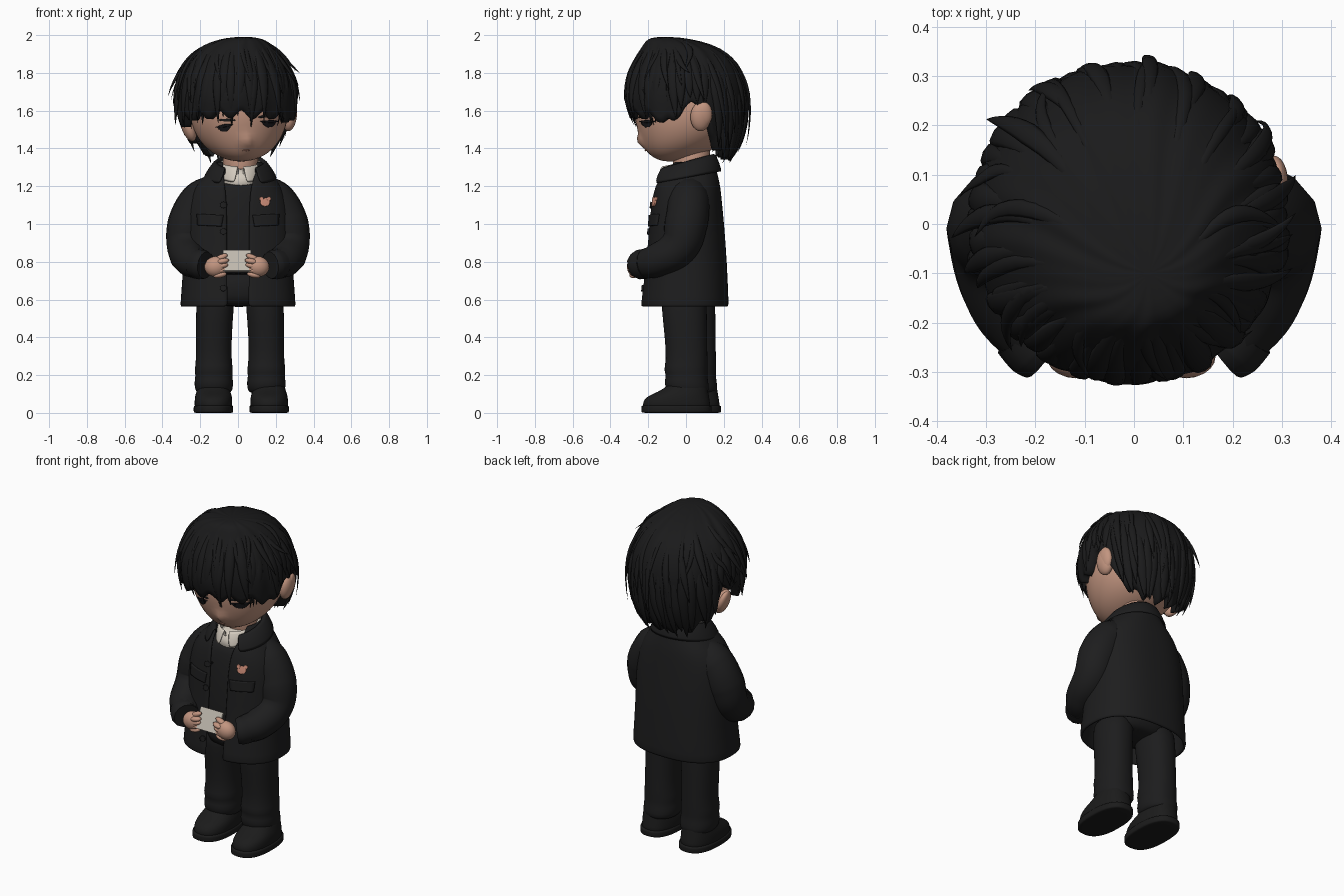
import bpy, bmesh, math, random
from math import sin, cos, pi, radians, acos, asin
from mathutils import Matrix, Vector
from mathutils.bvhtree import BVHTree

if "Cube" in bpy.data.objects:
    bpy.data.objects.remove(bpy.data.objects["Cube"])
random.seed(4)

def material(name, *c):
    m = bpy.data.materials.new(name)
    m.diffuse_color = (*c, 1)
    m.use_nodes = True
    m.node_tree.nodes["Principled BSDF"].inputs["Base Color"].default_value = m.diffuse_color
    return m
SKIN = material("skin", .54, .30, .215)
HAIR = material("black_hair", .0105, .0105, .011)
COAT = material("charcoal_cloth", .0125, .0125, .013)
PANTS = material("black_trouser", .012, .012, .0125)
SHOE = material("black_leather", .011, .011, .011)
SHIRT = material("off_white", .66, .60, .52)
CARD = material("card_beige", .52, .48, .42)
EYE = material("eye_dark", .008, .008, .010)
BADGE = material("badge_peach", .62, .27, .19)
MOUTH = material("lip_brown", .42, .20, .145)

def finish(name, bm, mat, sub=0, th=0, off=-1):
    bmesh.ops.recalc_face_normals(bm, faces=bm.faces)
    me = bpy.data.meshes.new(name)
    bm.to_mesh(me)
    bm.free()
    me.materials.append(mat)
    for p in me.polygons:
        p.use_smooth = True
    ob = bpy.data.objects.new(name, me)
    bpy.context.collection.objects.link(ob)
    if th:
        s = ob.modifiers.new("thick", 'SOLIDIFY')
        s.thickness, s.offset = th, off
    if sub:
        s = ob.modifiers.new("sub", 'SUBSURF')
        s.levels = s.render_levels = sub
    return ob

def skin_rows(bm, rows, closed):
    vs = [[bm.verts.new(p) for p in r] for r in rows]
    n = len(vs[0])
    for a, b in zip(vs, vs[1:]):
        for j in range(n if closed else n - 1):
            k = (j + 1) % n
            bm.faces.new((a[j], a[k], b[k], b[j]))
    return vs

# stacked rounded rings (z, cx, cy, rx, ry); gap = half widths of a front opening
def loft(name, rings, mat, n=32, p=.85, gap=None, th=0, sub=1):
    bm, rows = bmesh.new(), []
    for k, (z, cx, cy, rx, ry) in enumerate(rings):
        g = asin(min(.95, (gap[k] / rx) ** (1 / p))) if gap else 0
        row = []
        for j in range(n):
            a = -pi / 2 + g + (2 * pi - 2 * g) * j / (n - 1 if gap else n)
            c, s = cos(a), sin(a)
            row.append((cx + rx * math.copysign(abs(c) ** p, c), cy + ry * math.copysign(abs(s) ** p, s), z))
        rows.append(row)
    vs = skin_rows(bm, rows, not gap)
    if not gap:
        bm.faces.new(vs[0])
        bm.faces.new(vs[-1])
    return finish(name, bm, mat, sub, th)

# folded collar: rows of (rx, ry, z back, z front, gap degrees)
def collar(name, rows, cx, cy, mat, th):
    bm, pts = bmesh.new(), []
    for rx, ry, zb, zf, g in rows:
        g, row = radians(g), []
        for j in range(33):
            a = -pi / 2 + g + (2 * pi - 2 * g) * j / 32
            f = (1 - sin(a)) / 2
            row.append((cx + rx * cos(a), cy + ry * sin(a), zb + (zf - zb) * f))
        pts.append(row)
    skin_rows(bm, pts, False)
    return finish(name, bm, mat, 1, th, 0)

# round tube through points (x, y, z, radius)
def tube(name, pts, mat):
    cu = bpy.data.curves.new(name, 'CURVE')
    cu.dimensions, cu.bevel_depth, cu.bevel_resolution, cu.use_fill_caps = '3D', 1, 5, True
    sp = cu.splines.new('BEZIER')
    sp.bezier_points.add(len(pts) - 1)
    for b, (x, y, z, r) in zip(sp.bezier_points, pts):
        b.co, b.radius = (x, y, z), r
        b.handle_left_type = b.handle_right_type = 'AUTO'
    tmp = bpy.data.objects.new(name + "_path", cu)
    bm = bmesh.new()
    bm.from_mesh(bpy.data.meshes.new_from_object(tmp))
    bpy.data.objects.remove(tmp)
    return finish(name, bm, mat)

# group of ellipsoids: (location, size, rotation about y in degrees)
def balls(name, items, mat, M=Matrix()):
    bm = bmesh.new()
    for loc, size, ry in items:
        bmesh.ops.create_uvsphere(bm, u_segments=20, v_segments=14, radius=1, matrix=M @ Matrix.Translation(loc)
                                  @ Matrix.Rotation(radians(ry), 4, 'Y') @ Matrix.Diagonal((*size, 1)))
    return finish(name, bm, mat)

def tree(ob):
    bpy.context.view_layer.update()
    return BVHTree.FromObject(ob, bpy.context.evaluated_depsgraph_get())

# thin plate laid on the front of a surface
def patch(name, bvh, cx, cz, w, h, mat, rot=0, shape=lambda v: 1, th=.006):
    bm, rows, r = bmesh.new(), [], radians(rot)
    for i in range(9):
        v = i / 4 - 1
        row = []
        for j in range(9):
            u = (j / 4 - 1) * max(shape(v), .03) * w / 2
            x, z = cx + u * cos(r) - v * h / 2 * sin(r), cz + u * sin(r) + v * h / 2 * cos(r)
            hit = bvh.ray_cast(Vector((x, -1, z)), Vector((0, 1, 0)))[0]
            row.append((x, (hit.y if hit else -.2) - .003, z))
        rows.append(row)
    skin_rows(bm, rows, False)
    return finish(name, bm, mat, 0, th, 0)
disc = lambda v: math.sqrt(max(0, 1 - v * v))

# shoes and trousers
for side, x, y in (("left", -.13, 0), ("right", .165, -.05)):
    loft(side + "_shoe_sole", [(0, x, y, .098, .18), (.001, x, y, .105, .187), (.02, x, y, .105, .187),
                               (.038, x, y, .105, .187), (.042, x, y, .098, .18)], SHOE, p=.8)
    loft(side + "_shoe_upper", [(.01, x, y, .097, .178), (.04, x, y, .1, .18), (.075, x, y, .1, .174),
                                (.1, x, y + .02, .095, .15), (.125, x, y + .05, .085, .115),
                                (.18, x, y + .07, .075, .09)], SHOE)
    cx, cy = (-.128, .045) if side == "left" else (.15, 0)
    loft(side + "_trouser_leg", [(.1, cx, cy + .01, .085, .1), (.12, cx, cy + .01, .1, .113), (.165, cx, cy, .104, .118),
         (.195, cx, cy + .005, .096, .108), (.23, cx, cy - .003, .103, .117), (.27, cx, cy + .005, .094, .109),
         (.4, cx, cy, .094, .112), (.55, cx * .96, cy - .01, .1, .12), (.66, cx * .9, cy - .01, .1, .12)], PANTS, p=.9)
loft("trouser_hips", [(.56, .005, .01, .17, .11), (.6, .005, .01, .2, .14), (.78, .005, .01, .2, .15)], PANTS)

# jumper, open jacket
loft("jumper", [(.73, 0, 0, .245, .18), (.75, 0, 0, .25, .185), (1, 0, 0, .23, .178), (1.15, 0, 0, .2, .155),
                (1.2, .01, 0, .15, .14), (1.225, .01, 0, .12, .12)], COAT)
jacket = loft("jacket", [(.562, 0, -.008, .306, .233), (.58, 0, -.008, .305, .234), (.8, 0, .002, .288, .215),
              (1, 0, .002, .288, .2), (1.12, 0, .002, .272, .188), (1.2, 0, .006, .235, .176), (1.25, .005, .012, .188, .158),
              (1.3, .01, .02, .135, .138), (1.335, .01, .025, .115, .128)], COAT, n=48, p=.82,
              gap=[.055, .055, .058, .058, .06, .07, .08, .095, .095], th=.018)
collar("jacket_collar", [(.12, .13, 1.28, 1.24, 40), (.122, .145, 1.37, 1.285, 40), (.135, .16, 1.37, 1.29, 36),
                         (.195, .192, 1.275, 1.205, 32)], .012, -.005, COAT, .014)
jb = tree(jacket)
for k, z in enumerate((1.1, .96, .66)):
    patch(f"jacket_button_{k}", jb, -.078, z, .034, .034, COAT, shape=disc, th=.012)
for s in (-1, 1):
    patch("pocket_flap", jb, s * .148, 1.02, .14, .06, COAT, s * 3, lambda v: .95 + .05 * v, .012)
patch("badge", jb, .143, 1.115, .05, .046, BADGE, shape=disc, th=.01)
for dx in (-.019, .019):
    patch("badge_ear", jb, .143 + dx, 1.133, .022, .022, BADGE, shape=disc, th=.01)

# shirt and neck
balls("neck", [((.015, .03, 1.34), (.095, .1, .17), 0)], SKIN)
loft("shirt_front", [(1.17, .012, -.015, .1, .135), (1.25, .012, -.01, .098, .122), (1.3, .015, 0, .09, .1)], SHIRT)
collar("shirt_collar", [(.098, .105, 1.28, 1.24, 6), (.1, .115, 1.35, 1.305, 6), (.108, .125, 1.35, 1.305, 8),
                        (.118, .155, 1.29, 1.215, 14)], .014, -.008, SHIRT, .008)

# sleeves reaching forward, cuffs, hands
for s, side, hx in ((-1, "left", -.118), (1, "right", .106)):
    tube(side + "_sleeve", [(s * .12, .025, 1.18, .09), (s * .195, .015, 1.12, .112), (s * .257, .0, 1.0, .116),
                            (s * .272, -.035, .885, .105), (s * .25, -.15, .81, .09), (s * .19, -.235, .785, .076)], COAT)
    tube(side + "_cuff", [(s * .215, -.21, .79, .08), (s * .19, -.24, .785, .08), (s * .172, -.253, .782, .072)], COAT)
    parts = [((hx, -.268, .775), (.06, .045, .054), s * 15)]
    for k in range(4):
        parts.append(((hx - s * (.035 - .004 * k), -.29 + .004 * k, .802 - .024 * k), (.036, .022, .0155), s * 12))
    parts.append(((hx - s * .028, -.274, .822), (.038, .018, .016), s * 25))
    balls(side + "_hand", parts, SKIN)

# held card
bm = bmesh.new()
bmesh.ops.create_cube(bm, size=1, matrix=Matrix.Translation((-.005, -.268, .805))
                      @ Matrix.Rotation(radians(-28), 4, 'X') @ Matrix.Diagonal((.15, .012, .125, 1)))
card = finish("held_card", bm, CARD)
for p in card.data.polygons:
    p.use_smooth = False

# head, tilted and slightly turned
C = Vector((0, 0, 1.65))
HM = Matrix.Translation(C) @ Matrix.Rotation(radians(-6), 4, 'Y') @ Matrix.Rotation(radians(6), 4, 'Z') @ Matrix.Translation(-C)
bm = bmesh.new()
bmesh.ops.create_uvsphere(bm, u_segments=48, v_segments=32, radius=1)
for v in bm.verts:
    x, y, z = v.co
    f = max(0, -z)
    nose = .026 * math.exp(-(x / .1) ** 2 - ((z + .62) / .13) ** 2) if y < 0 else 0
    v.co = HM @ Vector((x * .258, y * .272 - .085 * f ** 3 - nose, 1.6 + z * (.27 if z < 0 else .3)))
head = finish("head", bm, SKIN)
for s in (-1, 1):
    balls("ear", [((s * .272, .05, 1.54), (.036, .055, .078), s * 14), ((s * .285, .065, 1.55), (.025, .045, .066), s * 14)], SKIN, HM)
fb = tree(head)
for s, ex, ez in ((-1, -.072, 1.505), (1, .165, 1.528)):
    patch("eye", fb, ex, ez, .07, .03, EYE, 5, lambda v: 1 - .35 * (1 - v) ** 2 / 2)
    patch("upper_lid", fb, ex, ez + .015, .094, .010, EYE, 5 - s * 5, disc, .009)
    patch("eyebrow", fb, ex - s * .015, ez + .045, .085, .014, HAIR, 5 + s * 6, disc)
patch("mouth", fb, .042, 1.39, .035, .005, MOUTH, 5, disc)

# hair surface: azimuth a (0 = front), t = 0 at the crown and 1 at the hem
HEM = [(0, 1.58), (45, 1.575), (62, 1.56), (76, 1.53), (87, 1.62), (106, 1.63), (118, 1.45), (140, 1.38), (180, 1.36)]
def hem(a):
    d = abs((math.degrees(a) + 180) % 360 - 180)
    for (d0, z0), (d1, z1) in zip(HEM, HEM[1:]):
        if d <= d1:
            return z0 + (z1 - z0) * (d - d0) / (d1 - d0) + .022 * sin(16 * a)
    return HEM[-1][1]
def hair_at(a, t, off=0):
    dz = hem(a) - 1.66
    phi = min(acos(dz / (.33 if dz > 0 else .45)) * t, 2.7)
    s, c = max(sin(phi), 0), cos(phi)
    r = s ** (.83 - .08 * cos(a))
    sh = c ** 8 if c > 0 else 0
    front = max(0, cos(a)) * max(0, -c) * .1
    return Vector((-.01 + .04 * sh + (.318 * r + off) * sin(a), -.1 * sh - (.325 * r + off - front) * cos(a),
                   1.66 + c * (.33 if c > 0 else .45) + off * max(c, 0)))

bm, rows, N = bmesh.new(), [], 160
for i in range(21):
    t = min(.01 + i / 19, 1)
    inner = -.05 if i == 20 else 0
    rows.append([hair_at(2 * pi * j / N, t, inner + min(t, .6) * (.005 * sin(2 * pi * j / N * 13 + 2 * t)
                 + .003 * sin(2 * pi * j / N * 20 - t))) for j in range(N)])
vs = skin_rows(bm, rows, True)
bm.faces.new(vs[0])
finish("hair_cap", bm, HAIR)

# tapered locks lying on the hair surface
hair = bmesh.new()
def lock(a, drift, t0, t1, w, flare):
    rows, K, P = [], 14, []
    for i in range(K + 1):
        s = i / K
        P.append(hair_at(a + drift * s * s, t0 + (t1 - t0) * s, flare * s ** 3 - .008 * (1 - s) ** 2))
    for i, p in enumerate(P):
        s = i / K
        tan = (P[min(i + 1, K)] - P[max(i - 1, 0)]).normalized()
        out = (p - Vector((-.01, 0, 1.62))).normalized()
        across = tan.cross(out).normalized()
        out = across.cross(tan)
        ww = w * (min(1, 1.8 * s) * (1 - s ** 4) + .02)
        rows.append([p + across * ww * cos(q) + out * ww * .45 * sin(q) for q in (k * pi / 4 for k in range(8))])
    r = skin_rows(hair, rows, True)
    hair.faces.new(r[0])
    hair.faces.new(r[-1])
R = random.uniform
for i in range(18):   # fringe
    a = radians(-72 + 144 * i / 17)
    lock(a + R(-.04, .04), R(-.14, .14), R(.1, .35), R(1.0, 1.1), R(.022, .034), R(-.015, .01))
for i in range(26):   # sides and back, long
    a = radians(75 + 210 * i / 25)
    ear = 78 < abs((math.degrees(a) + 180) % 360 - 180) < 116
    lock(a, R(-.1, .2) * (.2 if ear else 1), R(.3, .6), R(.95, 1.0) if ear else R(1.0, 1.07), R(.025, .038),
         R(0, .01) if ear else R(0, .025))
for i in range(14):   # flicked-out upper layer
    a = radians(60 + 240 * i / 13)
    lock(a, R(.05, .35), R(.1, .35), R(.72, .95), R(.016, .026), R(.01, .045))
for i in range(14):   # long strands sweeping from the crown
    lock(2 * pi * i / 14 + R(-.1, .1), R(-.4, .4), .06, R(.65, .9), R(.014, .02), R(.005, .02))
finish("hair_locks", hair, HAIR)
